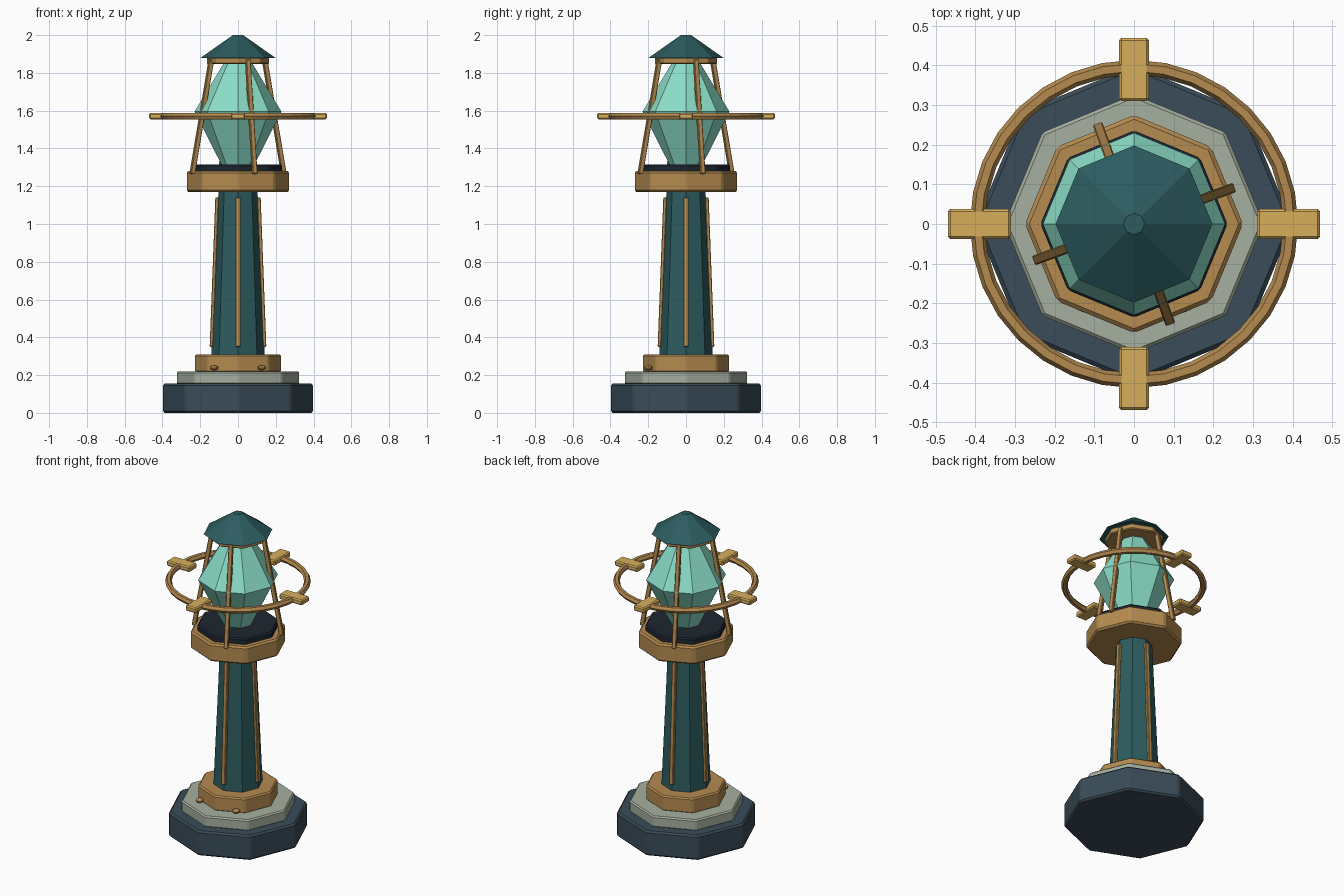
import bpy, bmesh, math
from mathutils import Vector, Matrix

if "Cube" in bpy.data.objects:
    bpy.data.objects.remove(bpy.data.objects["Cube"])


def mat(name, rgb):
    m = bpy.data.materials.new(name)
    m.diffuse_color = (*rgb, 1)
    m.use_nodes = True
    m.node_tree.nodes["Principled BSDF"].inputs["Base Color"].default_value = m.diffuse_color
    return m


SLATE = mat("slate", (0.042, 0.072, 0.098))
STONE = mat("pale_stone", (0.38, 0.43, 0.35))
BRONZE = mat("bronze", (0.46, 0.26, 0.08))
GOLD = mat("gold", (0.68, 0.43, 0.11))
TEAL = mat("dark_teal", (0.026, 0.107, 0.117))
GLASS = mat("crystal_green", (0.26, 0.73, 0.58))
INK = mat("ink", (0.012, 0.02, 0.03))


def finish(name, bm, material, bevel=0):
    bmesh.ops.recalc_face_normals(bm, faces=bm.faces)
    me = bpy.data.meshes.new(name)
    bm.to_mesh(me)
    bm.free()
    me.materials.append(material)
    ob = bpy.data.objects.new(name, me)
    bpy.context.collection.objects.link(ob)
    if bevel:
        b = ob.modifiers.new("bevel", "BEVEL")
        b.width, b.segments = bevel, 1
        b.limit_method, b.angle_limit = "ANGLE", math.radians(30)
    return ob


def prism(name, profile, material, bevel=0, sides=8):
    """Closed stack of polygon rings from (radius, z) pairs, corners on the axes."""
    bm = bmesh.new()
    rings = []
    for r, z in profile:
        rings.append([bm.verts.new((r * math.cos(i * math.tau / sides),
                                    r * math.sin(i * math.tau / sides), z))
                      for i in range(sides)])
    for a, b in zip(rings, rings[1:]):
        for i in range(sides):
            j = (i + 1) % sides
            bm.faces.new((a[i], a[j], b[j], b[i]))
    bm.faces.new(rings[0][::-1])
    bm.faces.new(rings[-1])
    return finish(name, bm, material, bevel)


def bar(name, start, end, width, depth, angle, material, bevel=0):
    """Box between two (radius, z) points in the radial plane at the given angle."""
    d = Vector((end[0] - start[0], 0, end[1] - start[1]))
    mid = Vector(((start[0] + end[0]) / 2, 0, (start[1] + end[1]) / 2))
    bm = bmesh.new()
    bmesh.ops.create_cube(bm, size=1)
    m = (Matrix.Rotation(math.radians(angle), 4, "Z") @ Matrix.Translation(mid)
         @ Matrix.Rotation(math.atan2(d.x, d.z), 4, "Y")
         @ Matrix.Diagonal((depth, width, d.length, 1)))
    bmesh.ops.transform(bm, matrix=m, verts=bm.verts)
    return finish(name, bm, material, bevel)


# Stepped base
prism("base_plinth", [(0.40, 0), (0.40, 0.155)], SLATE, 0.01)
prism("stone_step", [(0.327, 0.15), (0.327, 0.22)], STONE, 0.008)
prism("column_foot", [(0.23, 0.215), (0.23, 0.31)], BRONZE, 0.008)

# Two front rivets
for side in (-1, 1):
    bm = bmesh.new()
    bmesh.ops.create_uvsphere(bm, u_segments=8, v_segments=6, radius=1)
    bmesh.ops.transform(bm, verts=bm.verts,
                        matrix=Matrix.Translation((side * 0.127, -0.2, 0.238))
                        @ Matrix.Diagonal((0.023, 0.023, 0.013, 1)))
    finish("foot_rivet", bm, BRONZE)

# Tapered column with four trim strips
prism("column", [(0.142, 0.30), (0.103, 1.18)], TEAL)
for k in range(4):
    bar("column_strip", (0.141, 0.35), (0.111, 1.14), 0.026, 0.018, 90 * k, BRONZE, 0.003)

# Lantern collar and crystal seat
prism("lantern_collar", [(0.275, 1.17), (0.275, 1.28)], BRONZE, 0.01)
prism("crystal_seat", [(0.236, 1.27), (0.236, 1.315)], INK, 0.008)

# Faceted crystal
prism("crystal", [(0.08, 1.30), (0.23, 1.595), (0.07, 1.86)], GLASS)

# Cage struts
for k in range(4):
    bar("cage_strut", (0.258, 1.265), (0.15, 1.87), 0.025, 0.025, 20 + 90 * k, BRONZE, 0.003)

# Roof and its rim
prism("roof_rim", [(0.167, 1.848), (0.167, 1.882)], BRONZE, 0.005)
prism("roof", [(0.198, 1.88), (0.027, 2.0)], TEAL)

# Floating ring
bpy.ops.mesh.primitive_torus_add(location=(0, 0, 1.571), major_radius=0.395,
                                 minor_radius=0.019, major_segments=32, minor_segments=6)
ring = bpy.context.object
ring.name = "halo_ring"
ring.data.materials.append(BRONZE)

# Four ring tabs
for k in range(4):
    bar("ring_tab", (0.31, 1.571), (0.47, 1.571), 0.076, 0.034, 90 * k, GOLD, 0.007)
